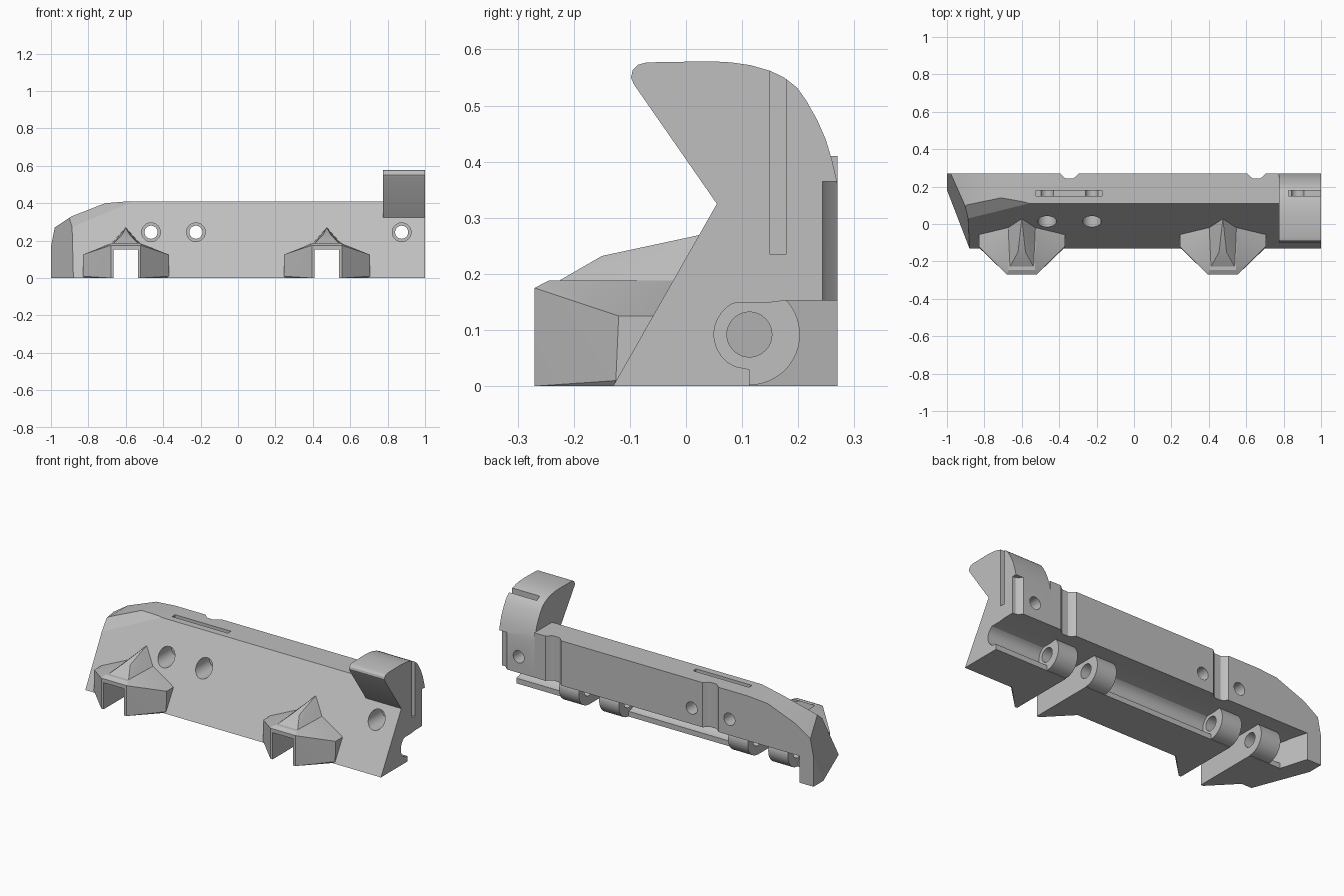
import bpy, bmesh, math
from mathutils import Vector, Matrix

if "Cube" in bpy.data.objects:
    bpy.data.objects.remove(bpy.data.objects["Cube"])

grey = bpy.data.materials.new("light_grey")
grey.diffuse_color = (0.52, 0.52, 0.52, 1)
grey.use_nodes = True
grey.node_tree.nodes["Principled BSDF"].inputs["Base Color"].default_value = grey.diffuse_color


def make(name, bm):
    bmesh.ops.recalc_face_normals(bm, faces=bm.faces)
    me = bpy.data.meshes.new(name)
    bm.to_mesh(me)
    bm.free()
    me.materials.append(grey)
    ob = bpy.data.objects.new(name, me)
    bpy.context.collection.objects.link(ob)
    return ob


def prism(name, pts, lo, hi, axis, planes=()):
    """Extrude a 2D profile along x (y,z points) or z (x,y points), then trim."""
    place = (lambda p, t: (t, p[0], p[1])) if axis == "x" else (lambda p, t: (p[0], p[1], t))
    bm = bmesh.new()
    face = bm.faces.new([bm.verts.new(place(p, lo)) for p in pts])
    ext = bmesh.ops.extrude_face_region(bm, geom=[face])
    step = place((0, 0), hi - lo)
    bmesh.ops.translate(bm, vec=step, verts=[v for v in ext["geom"] if isinstance(v, bmesh.types.BMVert)])
    for co, no in planes:
        cut = bmesh.ops.bisect_plane(bm, geom=bm.verts[:] + bm.edges[:] + bm.faces[:], dist=1e-5,
                                     plane_co=co, plane_no=no, clear_outer=True)
        edges = [e for e in cut["geom_cut"] if isinstance(e, bmesh.types.BMEdge) and e.is_boundary]
        if edges:
            bmesh.ops.edgeloop_fill(bm, edges=edges)
    return make(name, bm)


def box(name, x0, x1, y0, y1, z0, z1):
    return prism(name, [(x0, y0), (x1, y0), (x1, y1), (x0, y1)], z0, z1, "z")


def cylinder(name, radius, lo, hi, center, axis):
    """Cylinder along x or y; center holds the other two coordinates."""
    bm = bmesh.new()
    mid = (lo + hi) / 2
    if axis == "x":
        m = Matrix.Translation((mid, *center)) @ Matrix.Rotation(math.pi / 2, 4, "Y")
    else:
        m = Matrix.Translation((center[0], mid, center[1])) @ Matrix.Rotation(math.pi / 2, 4, "X")
    bmesh.ops.create_cone(bm, cap_ends=True, segments=48, radius1=radius, radius2=radius,
                          depth=hi - lo, matrix=m)
    return make(name, bm)


def hull(name, pts):
    bm = bmesh.new()
    for p in pts:
        bm.verts.new(p)
    res = bmesh.ops.convex_hull(bm, input=bm.verts[:])
    junk = {v for v in res["geom_interior"] + res["geom_unused"] if isinstance(v, bmesh.types.BMVert)}
    bmesh.ops.delete(bm, geom=list(junk), context="VERTS")
    bmesh.ops.dissolve_limit(bm, angle_limit=0.01, verts=bm.verts[:], edges=bm.edges[:])
    return make(name, bm)


def boolean(ob, cutter, op="DIFFERENCE"):
    mod = ob.modifiers.new("cut", "BOOLEAN")
    mod.object, mod.operation, mod.solver = cutter, op, "EXACT"
    bpy.context.view_layer.objects.active = ob
    bpy.ops.object.modifier_apply(modifier=mod.name)
    bpy.data.objects.remove(cutter)


HINGE = (0.113, 0.092)
LUGS = (-0.6, 0.475)

# underside groove shared by the bar and the hooked end
groove = [(0.113, 0), (0.113, 0.03), (0.088, 0.035)]
groove += [(0.113 + 0.063 * math.cos(a), 0.092 + 0.063 * math.sin(a))
           for a in (math.radians(d) for d in range(230, 119, -11))]
groove += [(0.087, 0.148), (0.14, 0.148), (0.18, 0.153), (0.27, 0.153)]

# trimming planes for the sloped left end
trims = [((-1, 0.27, 0.17), (-1, -0.385, 0.2))]
outline = [(-0.98, 0.27), (-0.89, 0.33), (-0.71, 0.40), (-0.59, 0.41)]
for a, b in zip(outline, outline[1:]):
    trims.append(((a[0], 0, a[1]), (a[1] - b[1], 0, b[0] - a[0])))
trims.append(((-0.56, 0.11, 0.41), (-0.25, -0.88, 1.11)))

bar = prism("bar", [(-0.13, 0)] + groove + [(0.27, 0.41), (0.11, 0.41)], -1, 0.775, "x", trims)
cap = prism("end_cap", [(-1, 0.27), (-0.91, 0.27), (-0.84, 0.04), (-1, 0.04)], 0, 0.17, "z", trims[:1])

# hooked end block
hook_top = [(0.27, 0.36), (0.261, 0.4), (0.249, 0.44), (0.234, 0.474), (0.215, 0.508), (0.198, 0.532),
            (0.175, 0.55), (0.15, 0.562), (0.115, 0.572), (0.08, 0.577), (0.045, 0.579),
            (-0.07, 0.577), (-0.085, 0.573), (-0.095, 0.563), (-0.098, 0.55), (-0.093, 0.538),
            (0.055, 0.325)]
hook = prism("hook_end", [(-0.13, 0)] + groove + hook_top, 0.775, 1, "x")

# screw holes with counterbores on the sloped front
for x, ob in ((-0.465, bar), (-0.225, bar), (0.875, hook)):
    boolean(ob, cylinder("hole", 0.035, -0.4, 0.5, (x, 0.245), "y"))
    boolean(ob, cylinder("counterbore", 0.05, -0.4, 0.13, (x, 0.245), "y"))

# narrow slots open at the top
boolean(bar, box("slot", -0.525, -0.17, 0.15, 0.178, 0.235, 0.6))
boolean(hook, box("slot", 0.825, 1.1, 0.15, 0.178, 0.235, 0.7))

# tapered grooves in the back face
for x, ob, top in ((-0.345, bar, 0.5), (0.655, bar, 0.5), (1.0, hook, 0.365)):
    pts = [(x - 0.052, 0.272), (x - 0.03, 0.25), (x - 0.018, 0.243), (x + 0.018, 0.243),
           (x + 0.03, 0.25), (x + 0.052, 0.272), (x + 0.052, 0.3), (x - 0.052, 0.3)]
    boolean(ob, prism("back_groove", pts, 0.1, top, "z"))

parts = [bar, cap, hook]
for c in LUGS:
    boolean(bar, box("slot", c - 0.065, c + 0.065, -0.4, 0.25, -0.1, 0.153))
    # faceted lug on the front: winged base and pointed roof
    base, roof = [], [(c, 0.027, 0.27)]
    for s in (-1, 1):
        base += [(c + s * x, y, z) for x, y, z in (
            (0.08, -0.27, 0), (0.08, -0.27, 0.175), (0.07, -0.245, 0.188), (0.075, -0.02, 0.188),
            (0.23, -0.125, 0.01), (0.215, -0.13, 0), (0.23, -0.12, 0.125), (0.23, -0.055, 0.125),
            (0.23, -0.1, 0.01), (0.2, -0.1, 0))]
        roof += [(c + s * x, y, z) for x, y, z in (
            (0.07, -0.24, 0.18), (0.08, -0.02, 0.18), (0.02, -0.15, 0.232), (0.02, -0.11, 0.232))]
    base = hull("lug_base", base)
    boolean(base, box("slot", c - 0.065, c + 0.065, -0.4, 0.25, -0.1, 0.153))
    parts += [base, hull("lug_roof", roof)]
    # hinge barrels on both sides of the slot
    for lo, hi in ((c - 0.19, c - 0.065), (c + 0.065, c + 0.19)):
        barrel = cylinder("hinge_barrel", 0.09, lo, hi, HINGE, "x")
        boolean(barrel, cylinder("pin_hole", 0.04, lo - 0.1, hi + 0.1, HINGE, "x"))
        parts.append(barrel)

# smooth the curved faces, keep the edges sharp
bpy.ops.object.select_all(action="DESELECT")
for ob in parts:
    ob.select_set(True)
bpy.context.view_layer.objects.active = bar
bpy.ops.object.shade_smooth_by_angle(angle=math.radians(20))
